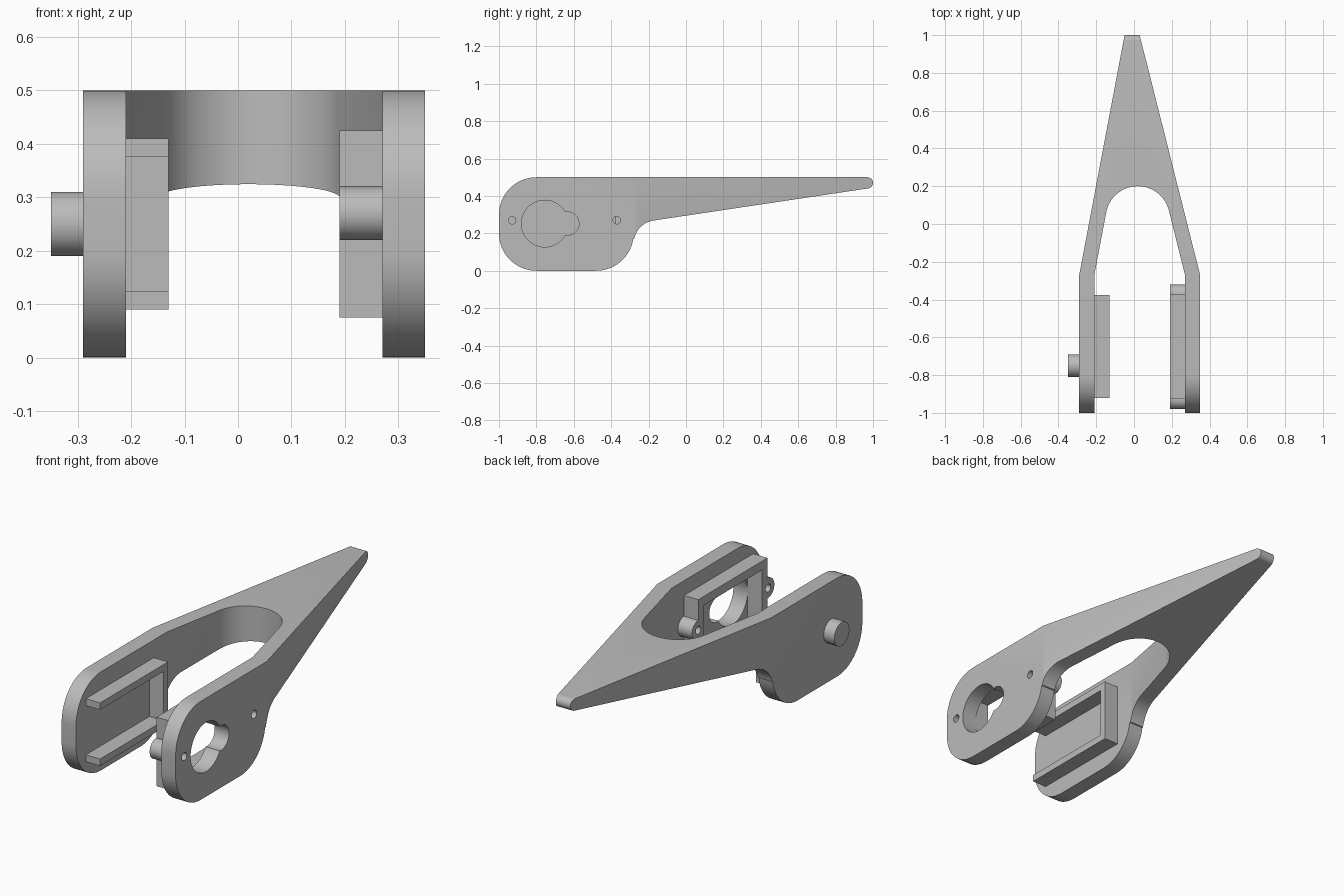
import bpy, bmesh
from math import cos, sin, radians, atan2, degrees
from mathutils import Vector

cube = bpy.data.objects.get("Cube")
if cube:
    bpy.data.objects.remove(cube, do_unlink=True)

grey = bpy.data.materials.new("plain grey")
grey.use_nodes = True
grey.diffuse_color = (0.5, 0.5, 0.5, 1)
grey.node_tree.nodes["Principled BSDF"].inputs["Base Color"].default_value = (0.5, 0.5, 0.5, 1)


def arc(u, v, r, start, end, n=16):
    """Points along an arc, angles in degrees."""
    angles = [radians(start + (end - start) * i / n) for i in range(n + 1)]
    return [(u + r * cos(a), v + r * sin(a)) for a in angles]


def circle(u, v, r, n=48):
    return arc(u, v, r, 0, 360, n)[:-1]


def box(u0, u1, v0, v1):
    return [(u0, v0), (u1, v0), (u1, v1), (u0, v1)]


def prism(name, outline, axis, lo, hi):
    """Extrude a (y, z) outline along x, or an (x, y) outline along z."""
    bm = bmesh.new()
    span = Vector((hi - lo, 0, 0)) if axis == "x" else Vector((0, 0, hi - lo))
    verts = [bm.verts.new((lo, u, v) if axis == "x" else (u, v, lo)) for u, v in outline]
    face = bm.faces.new(verts)
    moved = bmesh.ops.extrude_face_region(bm, geom=[face])["geom"]
    bmesh.ops.translate(bm, vec=span, verts=[g for g in moved if isinstance(g, bmesh.types.BMVert)])
    bmesh.ops.recalc_face_normals(bm, faces=bm.faces)
    mesh = bpy.data.meshes.new(name)
    bm.to_mesh(mesh)
    bm.free()
    mesh.materials.append(grey)
    obj = bpy.data.objects.new(name, mesh)
    bpy.context.collection.objects.link(obj)
    return obj


def activate(obj):
    bpy.ops.object.select_all(action="DESELECT")
    obj.select_set(True)
    bpy.context.view_layer.objects.active = obj


def combine(obj, other, operation):
    """Apply a boolean and throw the helper away."""
    activate(obj)
    mod = obj.modifiers.new("combine", "BOOLEAN")
    mod.operation, mod.solver, mod.object = operation, "EXACT", other
    bpy.ops.object.modifier_apply(modifier=mod.name)
    bpy.data.objects.remove(other, do_unlink=True)


def smooth(obj):
    activate(obj)
    bpy.ops.object.shade_smooth_by_angle(angle=radians(25))


# Forked body: side profile crossed with the plan outline
side = (arc(-0.8, 0.2, 0.2, 180, 270) + arc(-0.48, 0.2, 0.2, 270, 351)
        + arc(-0.155, 0.145, 0.125, 168, 98.6)
        + arc(0.97, 0.47, 0.03, -82, 90, 12) + arc(-0.8, 0.3, 0.2, 90, 180))
left_lean = degrees(atan2(0.24, 1.27))
right_lean = degrees(atan2(0.32, 1.27))
plan = ([(-0.29, -1.1), (-0.21, -1.1), (-0.21, -0.27)]
        + arc(0.02, 0.03, 0.17, 180 - left_lean, right_lean, 40)
        + [(0.27, -0.27), (0.27, -1.1), (0.35, -1.1), (0.35, -0.27),
           (0.03, 1), (-0.05, 1), (-0.29, -0.27)])
body = prism("forked_body", side, "x", -0.5, 0.5)
combine(body, prism("plan_cutter", plan, "z", -0.1, 0.6), "INTERSECT")

# Open-window frame with two screw ears, inside the left plate
frame = prism("motor_frame", box(-0.925, -0.37, 0.075, 0.425), "x", 0.19, 0.27)
ears = (-0.93, -0.37)
for y in ears:
    combine(frame, prism("ear", circle(y, 0.27, 0.05), "x", 0.19, 0.27), "UNION")
combine(frame, prism("window_cutter", box(-0.88, -0.415, 0.12, 0.38), "x", 0.1, 0.3), "DIFFERENCE")

# Screw holes through ears and plate, then the keyhole through the plate
for y in ears:
    for part in (body, frame):
        combine(part, prism("screw_cutter", circle(y, 0.27, 0.02, 24), "x", 0.1, 0.4), "DIFFERENCE")
for y, r in ((-0.755, 0.125), (-0.635, 0.063)):
    combine(body, prism("keyhole_cutter", circle(y, 0.252, r), "x", 0.1, 0.4), "DIFFERENCE")

# Slide-in rail bracket inside the right plate, open to the front
rails = [(-0.92, 0.09), (-0.375, 0.09), (-0.375, 0.41), (-0.92, 0.41),
         (-0.92, 0.375), (-0.41, 0.375), (-0.41, 0.125), (-0.92, 0.125)]
prism("rail_bracket", rails, "x", -0.21, -0.13)

# Pivot peg on the outside of the right plate
peg = prism("pivot_peg", circle(-0.75, 0.25, 0.06), "x", -0.35, -0.29)

for part in (body, frame, peg):
    smooth(part)
